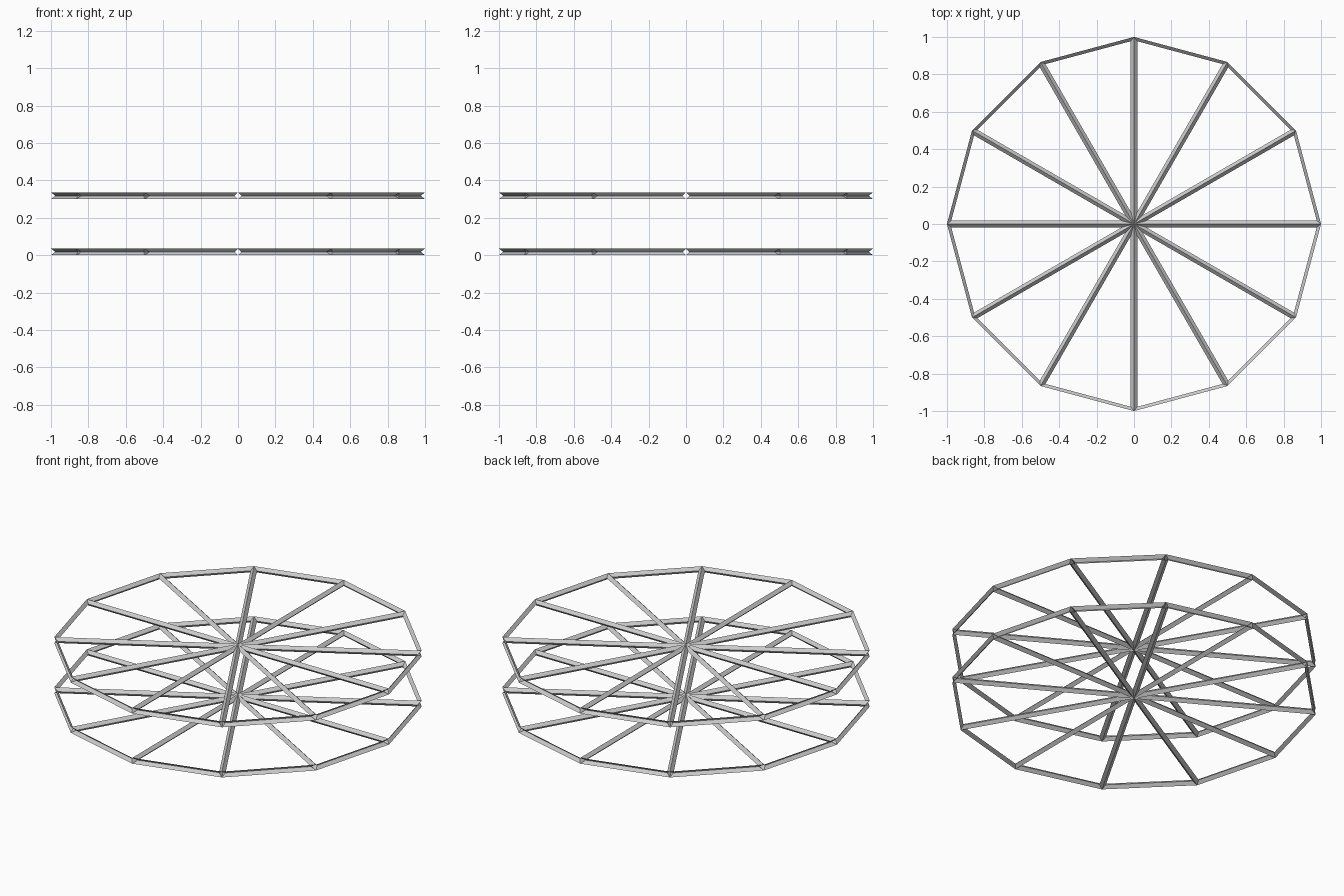
import bpy, bmesh

if "Cube" in bpy.data.objects:
    bpy.data.objects.remove(bpy.data.objects["Cube"])

BAR = 0.035      # bar thickness
GAP = 0.30       # distance between the two wheels

grey = bpy.data.materials.new("light_grey")
grey.diffuse_color = (0.6, 0.6, 0.6, 1.0)
grey.use_nodes = True
grey.node_tree.nodes["Principled BSDF"].inputs["Base Color"].default_value = grey.diffuse_color


def spoked_wheel(name, z):
    """Twelve-sided wheel: hollow diamond spokes and a rim open on its outside."""
    bm = bmesh.new()
    bmesh.ops.create_circle(bm, cap_ends=True, cap_tris=True, segments=12, radius=1.0)
    mesh = bpy.data.meshes.new(name)
    bm.to_mesh(mesh)
    bm.free()
    mesh.materials.append(grey)
    wheel = bpy.data.objects.new(name, mesh)
    wheel.location.z = z
    bpy.context.collection.objects.link(wheel)
    # turn every fan edge into a bar
    wire = wheel.modifiers.new("bars", 'WIREFRAME')
    wire.thickness = BAR
    wire.offset = 0.0
    wire.use_even_offset = True
    wire.use_relative_offset = False
    wire.use_boundary = False
    wire.use_replace = True
    return wheel


# lower and upper wheel
spoked_wheel("lower_wheel", BAR / 2)
spoked_wheel("upper_wheel", BAR / 2 + GAP)
